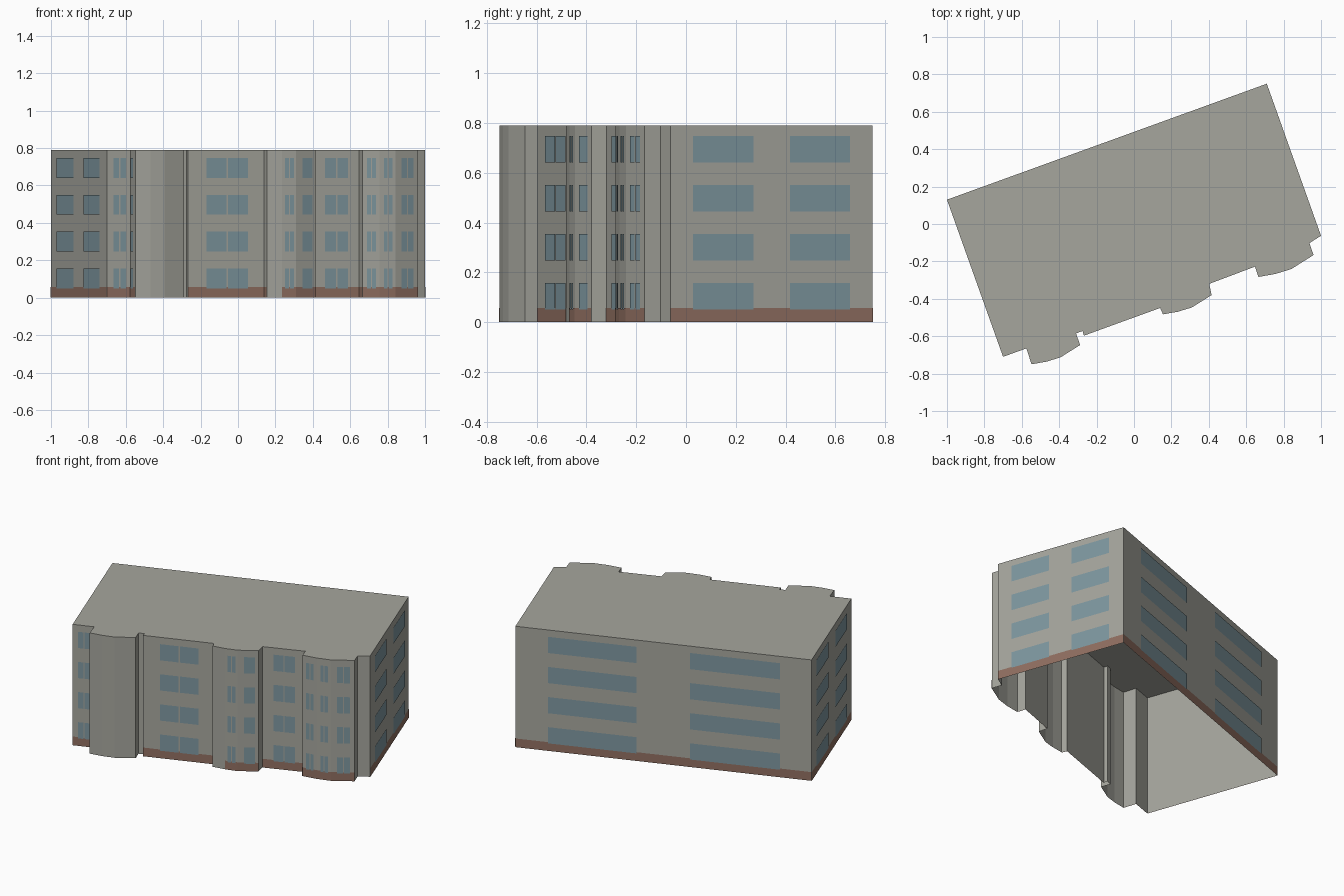
import bpy
import bmesh
from mathutils import Vector

if "Cube" in bpy.data.objects:
    bpy.data.objects.remove(bpy.data.objects["Cube"], do_unlink=True)

HEIGHT = 0.79
PLINTH = 0.057
FLOORS = 4
FLOOR_STEP = 0.197
SILL, WINDOW_HEIGHT = 0.05, 0.106


def material(name, colour):
    mat = bpy.data.materials.new(name)
    mat.use_nodes = True
    mat.diffuse_color = (*colour, 1)
    shader = next(n for n in mat.node_tree.nodes if n.type == 'BSDF_PRINCIPLED')
    shader.inputs["Base Color"].default_value = (*colour, 1)
    shader.inputs["Roughness"].default_value = 0.9
    return mat


concrete = material("warm grey concrete", (0.38, 0.38, 0.34))
glass = material("blue grey glass", (0.21, 0.31, 0.35))
brick = material("brown brick", (0.28, 0.16, 0.12))


def finish(name, bm, mat):
    mesh = bpy.data.meshes.new(name)
    bm.to_mesh(mesh)
    bm.free()
    mesh.materials.append(mat)
    obj = bpy.data.objects.new(name, mesh)
    bpy.context.collection.objects.link(obj)
    return obj


def wall(x, y, plinth=False, windows=()):
    """A wall starting at (x, y) and ending where the next wall starts."""
    return Vector((x, y, 0)), plinth, windows


def bay(x, y, scale, plinths, windows):
    """Three-sided bowed bay front, given from its left end."""
    profile = [(0, 0), (0.08, 0.014), (0.155, 0.037)]
    return [wall(x + px * scale, y + py * scale, p, w)
            for (px, py), p, w in zip(profile, plinths, windows)]


def split(left, right):
    """Two panes with a thin gap between them."""
    middle, gap = (left + right) / 2, 0.003
    return [(left, middle - gap), (middle + gap, right)]


# Footprint, anticlockwise; window extents are given along x
walls = [
    # left end and left part of the front
    wall(-1, 0.13, True, [(-0.967, -0.877), (-0.823, -0.738)]),
    wall(-0.7, -0.71, True, split(-0.668, -0.599)),
    wall(-0.575, -0.665, True, [(-0.572, -0.557)]),
    # blank stair bay and its return
    *bay(-0.548, -0.75, 1, [False] * 3, [[], [], []]),
    wall(-0.288, -0.647),
    wall(-0.31, -0.585),
    wall(-0.275, -0.572),
    # centre wall
    wall(-0.268, -0.597, True, split(-0.171, 0.053)),
    wall(0.14, -0.449, True),
    # middle bay
    *bay(0.155, -0.483, 1, [False, True, True],
         [[], split(0.251, 0.299), [(0.342, 0.396)]]),
    wall(0.415, -0.38),
    wall(0.402, -0.32, True, split(0.465, 0.588)),
    wall(0.647, -0.228, True),
    # right bay
    *bay(0.665, -0.283, 1.135, [True] * 3,
         [split(0.69, 0.738), split(0.78, 0.824), split(0.872, 0.936)]),
    wall(0.96, -0.166),
    wall(0.938, -0.102),
    # right end and back
    wall(1, -0.063, True, [(0.968, 0.881), (0.829, 0.743)]),
    wall(0.71, 0.75, True, [(0.52, 0.01), (-0.3, -0.82)]),
]


def panel(bm, a, b, low, high, offset):
    """Upright rectangle from a to b, held just outside the wall."""
    along = (b - a).normalized()
    out = Vector((along.y, -along.x, 0)) * offset
    corners = [(a, low), (b, low), (b, high), (a, high)]
    bm.faces.new([bm.verts.new(p + out + Vector((0, 0, z))) for p, z in corners])


# Hollow shell: walls and flat roof, open underneath
shell = bmesh.new()
foot = [shell.verts.new(w[0]) for w in walls]
top = [shell.verts.new(w[0] + Vector((0, 0, HEIGHT))) for w in walls]
for i in range(len(walls)):
    j = (i + 1) % len(walls)
    shell.faces.new((foot[i], foot[j], top[j], top[i]))
shell.faces.new(top)
finish("building_shell", shell, concrete)

# Brick plinth strips and window panes
plinths, panes = bmesh.new(), bmesh.new()
for i, (start, has_plinth, windows) in enumerate(walls):
    end = walls[(i + 1) % len(walls)][0]
    if has_plinth:
        panel(plinths, start, end, 0, PLINTH, 0.002)
    for x_from, x_to in windows:
        a, b = [start.lerp(end, (x - start.x) / (end.x - start.x))
                for x in (x_from, x_to)]
        for floor in range(FLOORS):
            low = SILL + floor * FLOOR_STEP
            panel(panes, a, b, low, low + WINDOW_HEIGHT, 0.004)
finish("brick_plinth", plinths, brick)
finish("window_panes", panes, glass)
